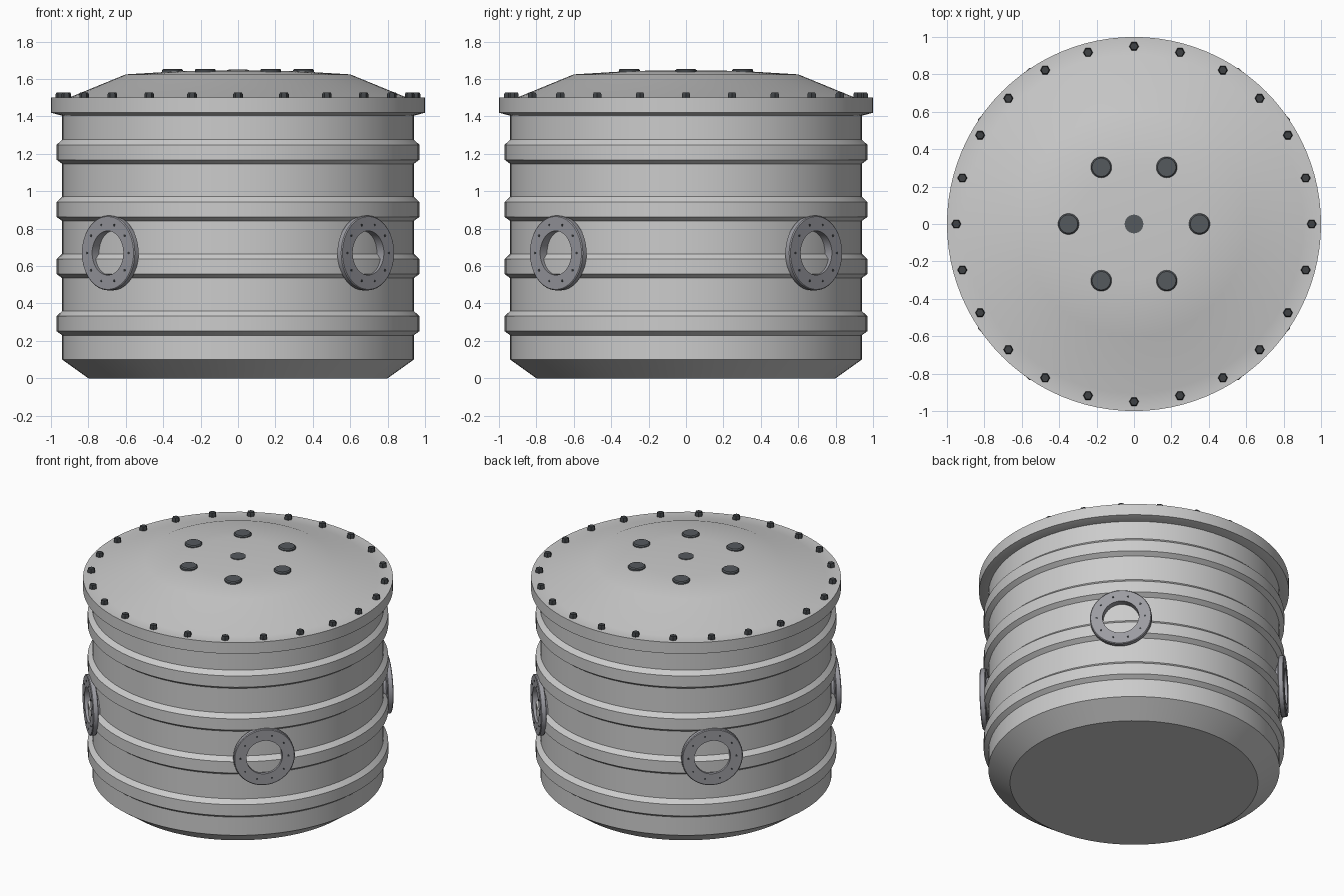
import bpy, bmesh
from math import pi, cos, sin, radians
from mathutils import Matrix

if "Cube" in bpy.data.objects:
    bpy.data.objects.remove(bpy.data.objects["Cube"])


def material(name, rgb):
    m = bpy.data.materials.new(name)
    m.diffuse_color = (*rgb, 1)
    m.use_nodes = True
    m.node_tree.nodes["Principled BSDF"].inputs["Base Color"].default_value = m.diffuse_color
    return m


DARK = material("dark_steel", (0.05, 0.055, 0.06))
CAP = material("slate", (0.09, 0.1, 0.11))
PORT = material("port_steel", (0.33, 0.33, 0.36))


def lathe(name, profile, segments=96, closed=False, mat=None, matrix=None, angle=30):
    """Revolve an (r, z) profile around z."""
    bm = bmesh.new()
    rings = [[bm.verts.new((r * cos(2 * pi * i / segments), r * sin(2 * pi * i / segments), z))
              for i in range(segments)] if r > 0 else [bm.verts.new((0, 0, z))]
             for r, z in profile]
    pairs = list(zip(rings, rings[1:]))
    if closed:
        pairs.append((rings[-1], rings[0]))
    for a, b in pairs:
        for i in range(segments):
            j = (i + 1) % segments
            if len(a) == 1:
                bm.faces.new((a[0], b[j], b[i]))
            elif len(b) == 1:
                bm.faces.new((a[i], a[j], b[0]))
            else:
                bm.faces.new((a[i], a[j], b[j], b[i]))
    bmesh.ops.recalc_face_normals(bm, faces=bm.faces)
    me = bpy.data.meshes.new(name)
    bm.to_mesh(me)
    bm.free()
    ob = bpy.data.objects.new(name, me)
    bpy.context.collection.objects.link(ob)
    if mat:
        me.materials.append(mat)
    if matrix:
        ob.matrix_world = matrix
    bpy.ops.object.select_all(action='DESELECT')
    ob.select_set(True)
    bpy.context.view_layer.objects.active = ob
    bpy.ops.object.shade_smooth_by_angle(angle=radians(angle))
    return ob


# Tank body with chamfered foot and four hoops
body = [(0, 0), (0.80, 0), (0.94, 0.10)]
for k in range(4):
    z = 0.23 + 0.3055 * k
    body += [(0.94, z), (0.97, z + 0.022), (0.97, z + 0.102), (0.94, z + 0.13)]
body += [(0.94, 1.41)]
lathe("tank_body", body)

# Lid with thick rim and shallow dome
lathe("lid", [(0.93, 1.405), (0.945, 1.405), (1.0, 1.42), (1.0, 1.50), (0.905, 1.50),
              (0.60, 1.625), (0.30, 1.643), (0, 1.648)])

# Hex bolts around the lid rim
for k in range(24):
    a = 2 * pi * k / 24
    lathe("lid_bolt", [(0, 1.49), (0.026, 1.49), (0.026, 1.518), (0.021, 1.527), (0, 1.527)], 6,
          mat=DARK, matrix=Matrix.Translation((0.95 * cos(a), 0.95 * sin(a), 0)))

# Round plugs on the dome
for k in range(6):
    a = 2 * pi * k / 6
    lathe("lid_plug", [(0, 1.63), (0.056, 1.63), (0.056, 1.648), (0.049, 1.655), (0, 1.655)], 32,
          mat=CAP, matrix=Matrix.Translation((0.35 * cos(a), 0.35 * sin(a), 0)))
lathe("centre_plug", [(0, 1.63), (0.05, 1.63), (0.05, 1.652), (0, 1.652)], 32, mat=CAP)

# Four flanged ports on the diagonals, each with a neck and ten small bolts
for k in range(4):
    m = (Matrix.Translation((0, 0, 0.67)) @ Matrix.Rotation(pi / 4 + k * pi / 2, 4, 'Z')
         @ Matrix.Rotation(pi / 2, 4, 'Y'))
    lathe("port_flange", [(0.118, 0.92), (0.14, 0.90), (0.14, 0.947), (0.195, 0.947), (0.2, 0.952),
                          (0.2, 0.98), (0.195, 0.985), (0.118, 0.985)], 48, True, PORT, m)
    for i in range(10):
        a = radians(18 + 36 * i)
        lathe("port_bolt", [(0, 0.975), (0.007, 0.975), (0.007, 0.987), (0, 0.987)], 8, mat=DARK,
              matrix=m @ Matrix.Translation((0.157 * cos(a), 0.157 * sin(a), 0)))
